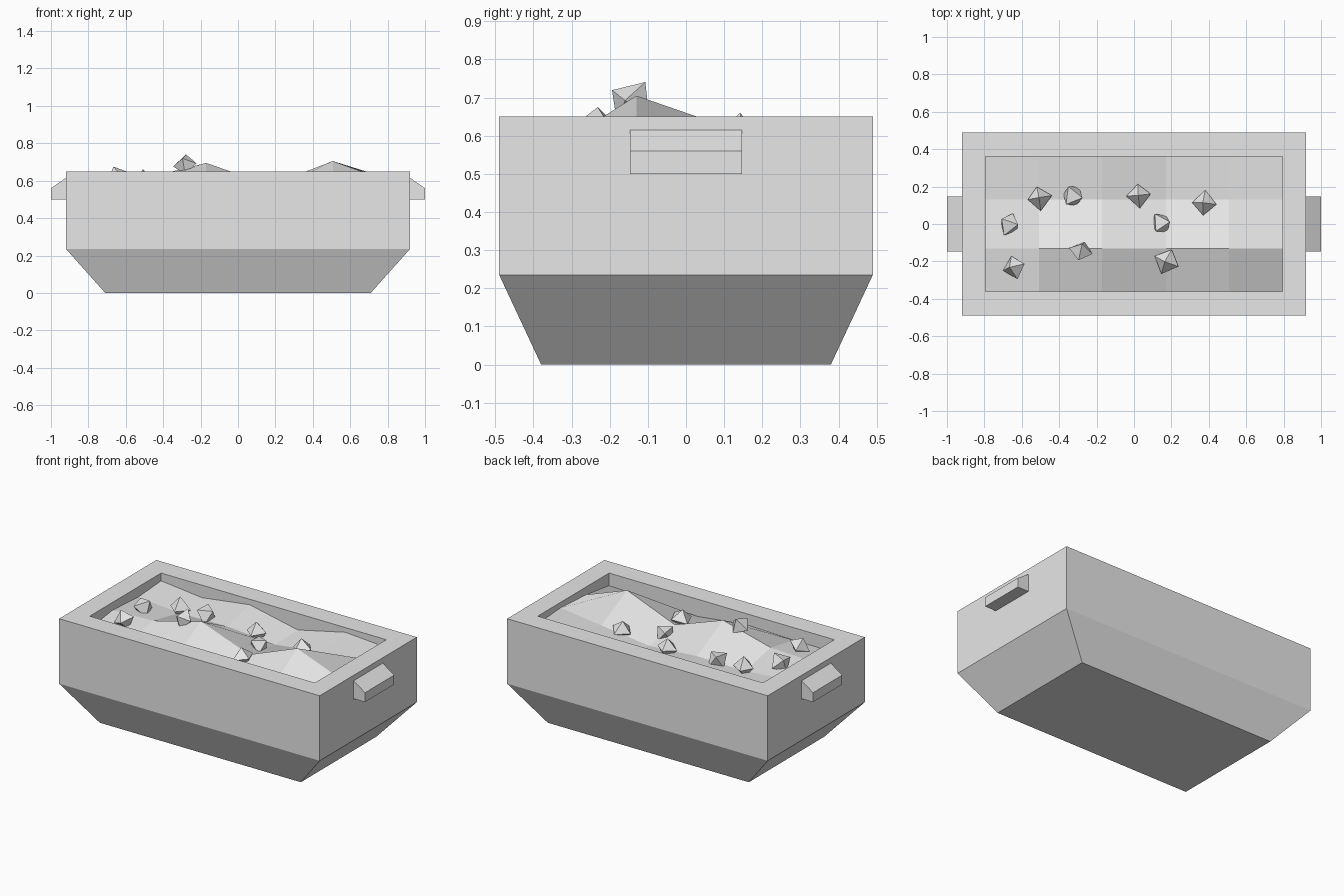
import bpy, bmesh, random
from mathutils import Euler, Vector

cube = bpy.data.objects.get("Cube")
if cube:
    bpy.data.objects.remove(cube, do_unlink=True)

grey = bpy.data.materials.new("plain_grey")
grey.use_nodes = True
grey.diffuse_color = (0.8, 0.8, 0.8, 1)
grey.node_tree.nodes["Principled BSDF"].inputs["Base Color"].default_value = (0.8, 0.8, 0.8, 1)


def add_object(name, bm):
    bmesh.ops.recalc_face_normals(bm, faces=bm.faces)
    mesh = bpy.data.meshes.new(name)
    bm.to_mesh(mesh)
    bm.free()
    mesh.materials.append(grey)
    obj = bpy.data.objects.new(name, mesh)
    bpy.context.collection.objects.link(obj)
    return obj


def loft(bm, rings):
    """Join closed rings of points with quads and cap both ends."""
    loops = [[bm.verts.new(p) for p in ring] for ring in rings]
    for a, b in zip(loops, loops[1:]):
        n = len(a)
        for i in range(n):
            bm.faces.new((a[i], a[(i + 1) % n], b[(i + 1) % n], b[i]))
    bm.faces.new(loops[0][::-1])
    bm.faces.new(loops[-1])


# Cart body: tapered base, straight sides, flat rim and a cavity
levels = [(0.71, 0.38, 0), (0.92, 0.49, 0.235), (0.92, 0.49, 0.65),
          (0.795, 0.36, 0.65), (0.795, 0.36, 0.5)]
bm = bmesh.new()
loft(bm, [[(sx * x, sy * y, z) for sx, sy in ((-1, -1), (1, -1), (1, 1), (-1, 1))]
          for x, y, z in levels])
add_object("cart_body", bm)

# Wedge-shaped grips, one on each end
profile = [(0.92, 0.5), (1.0, 0.5), (1.0, 0.56), (0.92, 0.615)]
for side, label in ((1, "left"), (-1, "right")):
    bm = bmesh.new()
    loft(bm, [[(side * x, y, z) for x, z in profile] for y in (-0.147, 0.147)])
    add_object(label + "_end_grip", bm)

# Uneven load surface inside the rim
columns = (-0.795, -0.507, -0.17, 0.17, 0.507, 0.795)
rows = {
    -0.36: (0.57, 0.57, 0.58, 0.54, 0.56, 0.57),
    -0.13: (0.60, 0.61, 0.695, 0.575, 0.705, 0.60),
    0.13: (0.585, 0.56, 0.565, 0.54, 0.58, 0.615),
    0.36: (0.60, 0.57, 0.615, 0.545, 0.62, 0.60),
}
bm = bmesh.new()
grid = [[bm.verts.new((x, y, z)) for x, z in zip(columns, heights)]
        for y, heights in rows.items()]
for low, high in zip(grid, grid[1:]):
    for i in range(len(columns) - 1):
        bm.faces.new((low[i], low[i + 1], high[i + 1], high[i]))
add_object("load_surface", bm)

# Loose angular rocks scattered on the load
random.seed(4)
rocks = [(-0.67, 0, 0.605), (-0.51, 0.14, 0.59), (-0.33, 0.15, 0.59),
         (0.025, 0.155, 0.575), (0.375, 0.11, 0.58), (0.145, 0.005, 0.575),
         (-0.28, -0.145, 0.685), (-0.64, -0.23, 0.62), (0.175, -0.2, 0.59)]
for number, place in enumerate(rocks, 1):
    bm = bmesh.new()
    bmesh.ops.create_uvsphere(bm, u_segments=4, v_segments=2, radius=0.067)
    turn = Euler([random.uniform(0, 3) for _ in range(3)]).to_matrix()
    for v in bm.verts:
        v.co = turn @ (v.co * random.uniform(0.85, 1.1)) + Vector(place)
    add_object(f"rock_{number}", bm)
